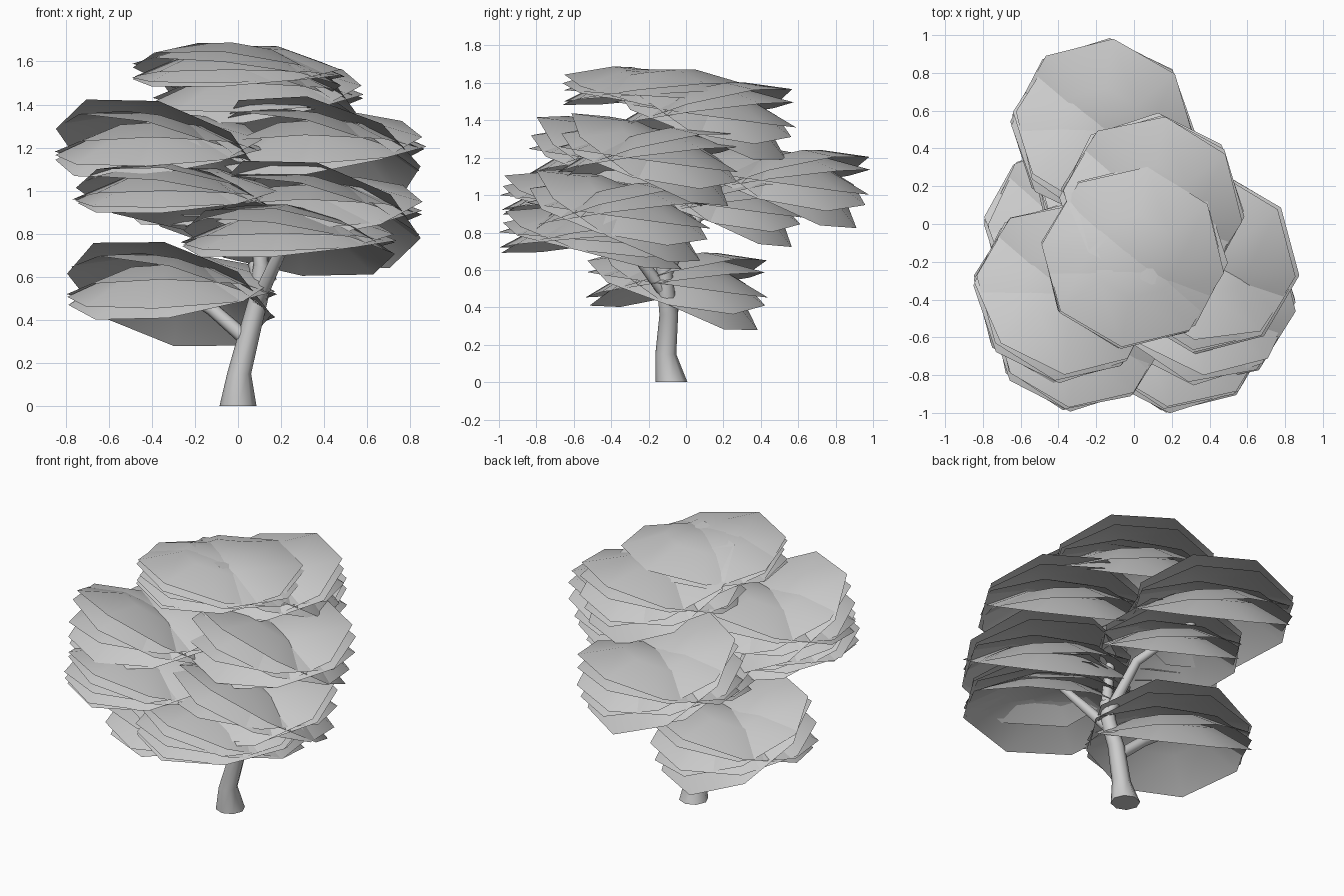
import bpy, bmesh, math, random
from mathutils import Vector, Matrix

if "Cube" in bpy.data.objects:
    bpy.data.objects.remove(bpy.data.objects["Cube"])

random.seed(4)


def finish(bm, name):
    me = bpy.data.meshes.new(name)
    bm.to_mesh(me)
    bm.free()
    for p in me.polygons:
        p.use_smooth = len(p.vertices) < 5      # end caps stay flat
    ob = bpy.data.objects.new(name, me)
    bpy.context.collection.objects.link(ob)
    return ob


def tube(name, points, flat=False, n=8):
    """Tapered limb through (x, y, z, radius) points."""
    bm = bmesh.new()
    rings = []
    for i, p in enumerate(points):
        a = Vector(points[max(i - 1, 0)][:3])
        b = Vector(points[min(i + 1, len(points) - 1)][:3])
        d = Vector((0, 0, 1)) if flat else (b - a)
        rot = Vector((0, 0, 1)).rotation_difference(d)
        ring = []
        for k in range(n):
            t = math.tau * k / n
            off = rot @ Vector((math.cos(t), math.sin(t), 0)) * p[3]
            ring.append(bm.verts.new(Vector(p[:3]) + off))
        rings.append(ring)
    for r0, r1 in zip(rings, rings[1:]):
        for k in range(n):
            j = (k + 1) % n
            bm.faces.new((r0[k], r0[j], r1[j], r1[k]))
    bm.faces.new(rings[0][::-1])
    bm.faces.new(rings[-1])
    finish(bm, name)


def add_shell(bm, centre, r, drop, tilt, az, spin, n=8):
    """Open octagonal dome, tilted down towards azimuth az about its rim centre."""
    axis = Vector((-math.sin(az), math.cos(az), 0))
    m = Matrix.Translation(centre) @ Matrix.Rotation(tilt, 4, axis)
    top = bm.verts.new(m @ Vector((0, 0, drop)))
    prev = None
    for f, h in ((0.5, 0.78), (1.0, 0.0)):
        ring = []
        for k in range(n):
            t = spin + math.tau * k / n
            ring.append(bm.verts.new(m @ Vector((r * f * math.cos(t), r * f * math.sin(t), drop * h))))
        for k in range(n):
            j = (k + 1) % n
            if prev is None:
                bm.faces.new((top, ring[k], ring[j]))
            else:
                bm.faces.new((prev[k], ring[k], ring[j], prev[j]))
        prev = ring


# Fan of shells making up one clump: tilt, downhill direction, height offset
SHELLS = [(32, 62, 0), (20, 42, 0.01), (8, 85, 0), (-8, 70, 0), (-16, 60, 0.01)]


def clump(name, x, y, rim, r=0.50, tilt_scale=1.0):
    bm = bmesh.new()
    for tilt, az, dz in SHELLS:
        c = Vector((x + random.uniform(-.01, .01), y + random.uniform(-.01, .01), rim + dz))
        add_shell(bm, c, r, r * 0.27, math.radians(tilt * tilt_scale),
                  math.radians(az), math.radians(38 + random.uniform(-4, 4)))
    finish(bm, name)


# Trunk
tube("trunk", [(0, -0.078, 0, .086), (0.005, -0.108, .15, .056), (0.058, -0.092, .36, .05),
               (0.10, -0.11, .52, .045), (0.11, -0.12, .65, .04)], flat=True)

# Branches
tube("branch_low_left", [(0.04, -.09, .31, .035), (-.12, -.06, .45, .032), (-.30, -.03, .56, .02)])
tube("branch_front", [(0.08, -.1, .46, .035), (.17, -.25, .66, .03), (.27, -.40, .86, .02)])
tube("branch_back", [(0.1, -.11, .58, .036), (.03, .06, .88, .03), (-.15, .4, 1.08, .02)])
tube("branch_top", [(0.11, -.12, .62, .036), (.09, -.12, .85, .03), (.07, -.10, 1.1, .02)])

# Foliage clumps
clump("foliage_top_front", 0.0, -0.17, 1.53, 0.49, 0.45)
clump("foliage_top_back", 0.09, 0.10, 1.43, 0.49)
clump("foliage_left", -0.37, -0.36, 1.18, 0.49)
clump("foliage_right", 0.38, -0.20, 1.19, 0.49)
clump("foliage_front_right", 0.24, -0.50, 0.76, 0.50, 0.6)
clump("foliage_front_right_upper", 0.36, -0.37, 0.89, 0.50)
clump("foliage_front_left", -0.29, -0.52, 0.96, 0.47, 0.6)
clump("foliage_back", -0.16, 0.50, 1.07, 0.49)
clump("foliage_inner_back", -0.10, 0.20, 0.94, 0.43)
clump("foliage_low_left", -0.31, -0.05, 0.52, 0.49)
